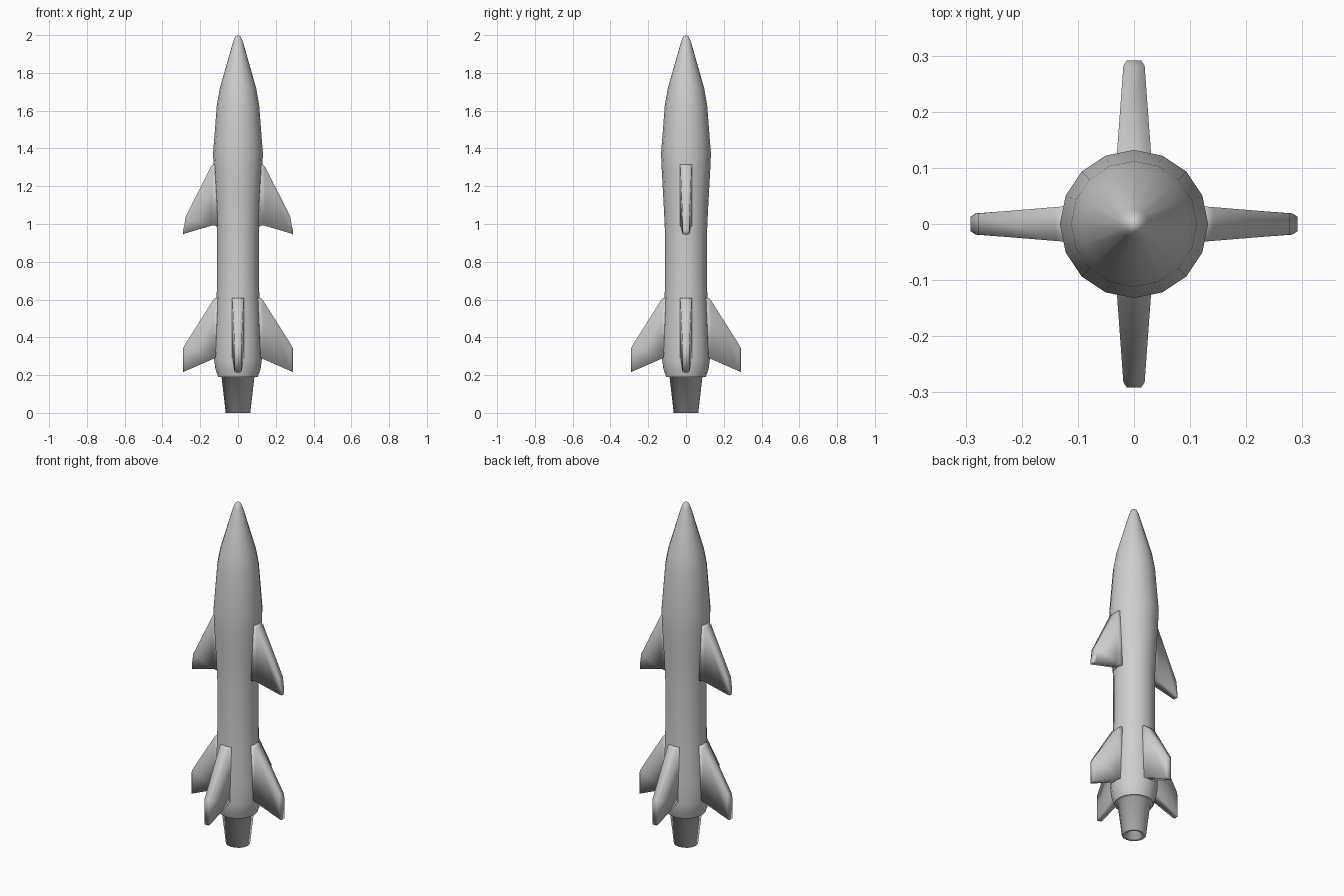
import bpy, bmesh, math
from mathutils import Matrix

if "Cube" in bpy.data.objects:
    bpy.data.objects.remove(bpy.data.objects["Cube"], do_unlink=True)

# Single painted-metal colour
hull_grey = bpy.data.materials.new("hull grey")
hull_grey.use_nodes = True
hull_grey.diffuse_color = (0.62, 0.62, 0.62, 1)
hull_grey.node_tree.nodes["Principled BSDF"].inputs["Base Color"].default_value = hull_grey.diffuse_color


def finish(name, bm, angle):
    bmesh.ops.recalc_face_normals(bm, faces=bm.faces)
    mesh = bpy.data.meshes.new(name)
    bm.to_mesh(mesh)
    bm.free()
    mesh.materials.append(hull_grey)
    obj = bpy.data.objects.new(name, mesh)
    bpy.context.collection.objects.link(obj)
    bpy.ops.object.select_all(action='DESELECT')
    obj.select_set(True)
    bpy.context.view_layer.objects.active = obj
    bpy.ops.object.shade_smooth_by_angle(angle=math.radians(angle))


def lathe(name, profile, angle, sides=16):
    """Revolve (radius, z) points around the vertical axis."""
    bm = bmesh.new()
    verts = [bm.verts.new((r, 0, z)) for r, z in profile]
    edges = [bm.edges.new(pair) for pair in zip(verts, verts[1:])]
    bmesh.ops.spin(bm, geom=verts + edges, axis=(0, 0, 1), cent=(0, 0, 0),
                   angle=math.tau, steps=sides, use_merge=True)
    bmesh.ops.remove_doubles(bm, verts=bm.verts, dist=0.0005)
    finish(name, bm, angle)


def fin(name, sections, turn):
    """Loft sections (reach, half thickness, top z, bottom z), then turn."""
    bm = bmesh.new()
    rings = []
    for x, half, top, bottom in sections:
        rings.append([bm.verts.new(p) for p in (
            (x, -half, bottom), (x, half, bottom), (x, half, top), (x, -half, top))])
    for a, b in zip(rings, rings[1:]):
        for i in range(4):
            j = (i + 1) % 4
            bm.faces.new((a[i], a[j], b[j], b[i]))
    bm.faces.new(rings[0])
    bm.faces.new(rings[-1])
    bm.transform(Matrix.Rotation(math.radians(turn), 4, 'Z'))
    finish(name, bm, 180)


# Hull with a pinched waist, flared tail and pointed nose
lathe("hull", [(0.105, 0.19), (0.12, 0.235), (0.126, 0.28),
               (0.122, 0.4), (0.114, 0.58), (0.111, 0.7), (0.111, 0.95),
               (0.118, 1.1), (0.128, 1.28), (0.132, 1.37), (0.112, 1.63),
               (0.096, 1.72), (0.026, 1.965), (0.015, 1.99), (0, 2.0)], 60)

# Tail plate and hollow exhaust nozzle, softly shaded as one piece
lathe("nozzle", [(0.105, 0.19), (0.087, 0.19), (0.065, 0), (0.045, 0),
                 (0.034, 0.08), (0, 0.08)], 180)

# Two upper wings and four tail fins
upper = [(0.09, 0.034, 1.32, 0.985), (0.13, 0.031, 1.315, 0.993),
         (0.142, 0.03, 1.305, 0.991),
         (0.277, 0.019, 1.04, 0.951), (0.283, 0.018, 1.0, 0.948),
         (0.291, 0.012, 0.965, 0.945)]
lower = [(0.09, 0.034, 0.61, 0.295), (0.12, 0.031, 0.608, 0.291),
         (0.131, 0.03, 0.598, 0.286),
         (0.282, 0.019, 0.36, 0.22), (0.291, 0.013, 0.34, 0.215)]
for side, turn in (("left", 0), ("right", 180)):
    fin("upper_wing_" + side, upper, turn)
for side, turn in (("left", 0), ("back", 90), ("right", 180), ("front", 270)):
    fin("tail_fin_" + side, lower, turn)
